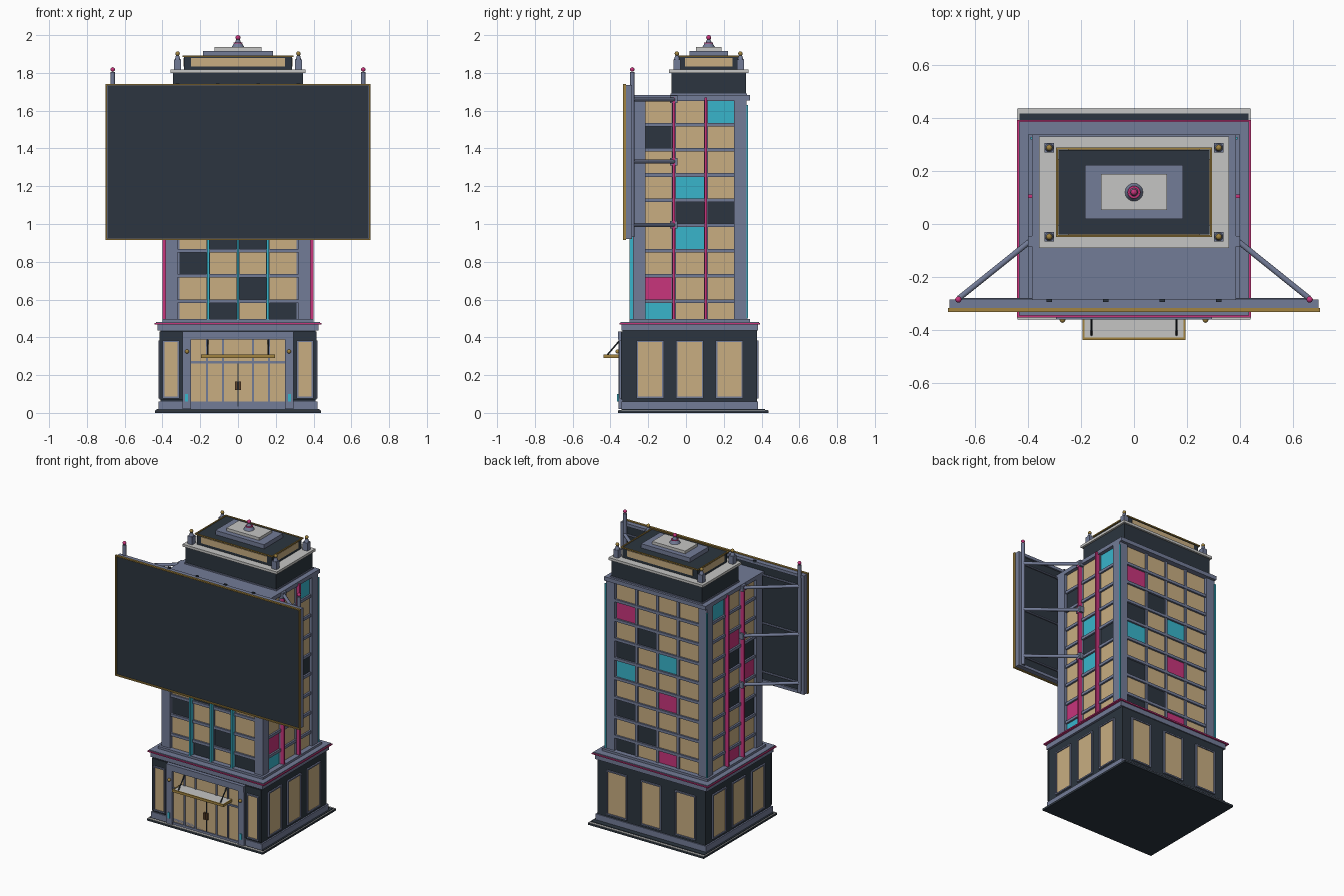
import bpy, bmesh, math
from mathutils import Matrix, Vector

cube = bpy.data.objects.get("Cube")
if cube:
    bpy.data.objects.remove(cube, do_unlink=True)

COLOURS = {
    "slate": (0.17, 0.20, 0.31), "charcoal": (0.025, 0.036, 0.05),
    "tan": (0.58, 0.42, 0.22), "cyan": (0.04, 0.46, 0.60),
    "pink": (0.58, 0.035, 0.20), "gold": (0.36, 0.23, 0.05),
    "pale": (0.56, 0.56, 0.55), "bronze": (0.12, 0.06, 0.025),
}
NAMES = list(COLOURS)
MATS = []
for name, rgb in COLOURS.items():
    m = bpy.data.materials.new(name)
    m.use_nodes = True
    m.diffuse_color = (*rgb, 1)
    m.node_tree.nodes["Principled BSDF"].inputs["Base Color"].default_value = (*rgb, 1)
    MATS.append(m)

CY = 0.02  # centre line of the building in depth


class Part:
    """Collects boxes and tubes into one named object."""

    def __init__(self, name):
        self.name, self.bm, self.turn = name, bmesh.new(), Matrix()

    def face_side(self, quarter):
        # 0 front, 1 +x side, 2 back, 3 -x side
        self.turn = Matrix.Translation((0, CY, 0)) @ Matrix.Rotation(quarter * math.pi / 2, 4, "Z")

    def paint(self, verts, colour):
        for f in {f for v in verts for f in v.link_faces}:
            f.material_index = NAMES.index(colour)

    def box(self, colour, x, y, z):
        size = Vector((x[1] - x[0], y[1] - y[0], z[1] - z[0]))
        mid = Vector((sum(x) / 2, sum(y) / 2, sum(z) / 2))
        mat = self.turn @ Matrix.Translation(mid) @ Matrix.Diagonal((*size, 1))
        self.paint(bmesh.ops.create_cube(self.bm, size=1, matrix=mat)["verts"], colour)

    def slab(self, colour, hx, hy, z, cy=CY):
        self.box(colour, (-hx, hx), (cy - hy, cy + hy), z)

    def frame(self, colour, x, y, z, w):
        # rectangular ring standing upright
        for a in ((x[0], x[0] + w), (x[1] - w, x[1])):
            self.box(colour, a, y, z)
        for c in ((z[0], z[0] + w), (z[1] - w, z[1])):
            self.box(colour, (x[0] + w, x[1] - w), y, c)

    def tube(self, colour, a, b, r, r2=None, n=10):
        a, b = Vector(a), Vector(b)
        rot = (b - a).to_track_quat("Z", "Y").to_matrix().to_4x4()
        mat = Matrix.Translation((a + b) / 2) @ rot
        g = bmesh.ops.create_cone(self.bm, cap_ends=True, segments=n, radius1=r,
                                  radius2=r if r2 is None else r2, depth=(b - a).length, matrix=mat)
        self.paint(g["verts"], colour)

    def ball(self, colour, c, r):
        g = bmesh.ops.create_uvsphere(self.bm, u_segments=12, v_segments=8, radius=r,
                                      matrix=Matrix.Translation(c))
        self.paint(g["verts"], colour)

    def done(self):
        me = bpy.data.meshes.new(self.name)
        self.bm.to_mesh(me)
        self.bm.free()
        for m in MATS:
            me.materials.append(m)
        ob = bpy.data.objects.new(self.name, me)
        bpy.context.collection.objects.link(ob)
        bpy.context.view_layer.objects.active = ob
        ob.select_set(True)
        bpy.ops.object.shade_smooth_by_angle(angle=math.radians(40))
        ob.select_set(False)


# Pavement slab with a pale kerb
p = Part("pavement")
p.slab("charcoal", 0.44, 0.398, (0, 0.013), 0.038)
p.slab("pale", 0.438, 0.396, (0.013, 0.016), 0.038)
p.slab("charcoal", 0.432, 0.38, (0.016, 0.02), 0.038)
p.done()

# Ground floor walls, plinth and cornice
p = Part("ground_floor")
p.slab("charcoal", 0.41, 0.355, (0.02, 0.44))
p.slab("slate", 0.42, 0.362, (0.02, 0.06))
p.slab("slate", 0.425, 0.362, (0.435, 0.468))
p.slab("pink", 0.442, 0.372, (0.468, 0.476))
p.slab("slate", 0.435, 0.366, (0.476, 0.482))
p.slab("slate", 0.40, 0.318, (0.48, 0.497))
p.done()

# Shop windows on the sides, back and beside the entrance
p = Part("shop_windows")
for q, dist, mids, w in ((1, 0.41, (-0.21, 0, 0.21), 0.065), (3, 0.41, (-0.21, 0, 0.21), 0.065),
                         (2, 0.355, (-0.26, 0, 0.26), 0.07), (0, 0.355, (-0.355, 0.355), 0.036)):
    p.face_side(q)
    for u in mids:
        if q == 0:
            p.box("charcoal", (u - 0.06, u + 0.06), (-dist - 0.008, -dist), (0.07, 0.43))
            dist += 0.008
        p.box("tan", (u - w, u + w), (-dist - 0.003, -dist), (0.085, 0.375))
        p.frame("slate", (u - w - 0.008, u + w + 0.008), (-dist - 0.01, -dist), (0.077, 0.383), 0.009)
        dist = 0.363 if q == 0 and u > 0 else (0.355 if q == 0 else dist)
p.done()

# Entrance portal with glazing and double door
p = Part("entrance")
p.box("tan", (-0.25, 0.25), (-0.342, -0.33), (0.02, 0.39))
for s in (-1, 1):
    p.box("slate", sorted((s * 0.25, s * 0.295)), (-0.358, -0.32), (0.02, 0.43))
    p.box("cyan", sorted((s * 0.265, s * 0.28)), (-0.364, -0.355), (0.06, 0.10))
    p.ball("gold", (s * 0.27, -0.362, 0.325), 0.011)
    for x in (0.08, 0.165):
        p.box("slate", (s * x - 0.005, s * x + 0.005), (-0.349, -0.335), (0.02, 0.39))
    p.box("bronze", sorted((s * 0.003, s * 0.015)), (-0.356, -0.342), (0.12, 0.165))
p.box("charcoal", (-0.002, 0.002), (-0.346, -0.335), (0.02, 0.265))
p.box("slate", (-0.25, 0.25), (-0.349, -0.335), (0.262, 0.274))
p.box("slate", (-0.25, 0.25), (-0.349, -0.335), (0.02, 0.035))
p.box("slate", (-0.295, 0.295), (-0.36, -0.32), (0.388, 0.43))
p.done()

# Canopy over the door, hung on rods
p = Part("entrance_canopy")
p.box("pale", (-0.188, 0.188), (-0.43, -0.34), (0.296, 0.306))
p.box("gold", (-0.195, 0.195), (-0.437, -0.429), (0.291, 0.308))
for s in (-1, 1):
    p.box("gold", sorted((s * 0.187, s * 0.195)), (-0.43, -0.34), (0.291, 0.308))
    p.tube("charcoal", (s * 0.16, -0.42, 0.303), (s * 0.16, -0.35, 0.385), 0.004, n=6)
p.done()

# Tower core, corner pillars and roof ledge
p = Part("tower")
p.slab("slate", 0.36, 0.28, (0.48, 1.66))
for sx in (-1, 1):
    for sy in (-1, 1):
        p.box("slate", sorted((sx * 0.32, sx * 0.385)), sorted((CY + sy * 0.235, CY + sy * 0.3)), (0.49, 1.66))
    p.box("cyan", sorted((sx * 0.38, sx * 0.39)), (0.319, 0.328), (0.50, 1.63))
p.slab("slate", 0.385, 0.318, (1.655, 1.682))
p.done()

# Tower windows: one letter per pane, rows from the top
PANES = {
    0: "TTTT TDTT TTTT TTDT TTTT TDDT DTTT TTDT TDTD",
    1: "TTC DTT TTT TCT TDD TCT TTT PTT CTT",
    2: "TTTT PTTT TDTT DTCT CTTT TTPT DTTT TDTT DTPT",
    3: "CTT TTT TPT TDD TTP TDT TTD TTT TPT",
}
KEY = {"T": "tan", "D": "charcoal", "C": "cyan", "P": "pink"}
p = Part("tower_windows")
fins = Part("light_fins")
for q, rows in PANES.items():
    p.face_side(q)
    fins.face_side(q)
    rows = rows.split()
    n = len(rows[0])
    step, dist, half = (0.158, 0.28, 0.32) if n == 4 else (0.17, 0.36, 0.25)
    for r, row in enumerate(rows):
        z = 1.593 - 0.1335 * r
        for c, k in enumerate(row):
            u = (c - (n - 1) / 2) * step
            p.box(KEY[k], (u - 0.074, u + 0.074), (-dist - 0.005, -dist), (z - 0.058, z + 0.058))
        p.box("slate", (-half, half), (-dist - 0.017, -dist), (z - 0.076, z - 0.057))
    for c in range(1, n):
        u = (c - n / 2) * step
        p.box("slate", (u - 0.009, u + 0.009), (-dist - 0.014, -dist), (0.49, 1.66))
        if q != 2:
            colour = "cyan" if q == 0 else "pink"
            fins.box(colour, (u - 0.006, u + 0.006), (-dist - 0.04, -dist - 0.012), (0.495, 1.67))
p.done()
fins.done()

# Set-back attic, pale ledge, penthouse and stepped cap
RY = 0.12
p = Part("penthouse")
p.slab("charcoal", 0.345, 0.198, (1.68, 1.80), RY)
p.slab("slate", 0.35, 0.203, (1.68, 1.69), RY)
p.slab("pale", 0.358, 0.21, (1.80, 1.817), RY)
p.slab("charcoal", 0.285, 0.16, (1.817, 1.888), RY)
p.slab("tan", 0.25, 0.164, (1.835, 1.878), RY)
p.slab("tan", 0.289, 0.125, (1.835, 1.878), RY)
for s in (-1, 1):
    p.box("gold", (-0.295, 0.295), sorted((RY + s * 0.161, RY + s * 0.169)), (1.884, 1.892))
    p.box("gold", sorted((s * 0.287, s * 0.295)), (RY - 0.169, RY + 0.169), (1.884, 1.892))
p.slab("slate", 0.185, 0.102, (1.888, 1.917), RY)
p.slab("pale", 0.125, 0.068, (1.917, 1.936), RY)
p.done()

# Roof corner posts and central finial
p = Part("roof_ornaments")
for x in (-0.32, 0.32):
    for y in (RY - 0.168, RY + 0.168):
        p.box("slate", (x - 0.018, x + 0.018), (y - 0.018, y + 0.018), (1.817, 1.87))
        p.tube("slate", (x, y, 1.87), (x, y, 1.892), 0.016, 0.009)
        p.ball("gold", (x, y, 1.902), 0.012)
p.tube("slate", (0, RY, 1.936), (0, RY, 1.955), 0.034, 0.022, 16)
p.tube("pink", (0, RY, 1.955), (0, RY, 1.96), 0.024, n=16)
p.tube("slate", (0, RY, 1.96), (0, RY, 1.98), 0.016, 0.008, 12)
p.ball("pink", (0, RY, 1.987), 0.013)
p.done()

# Large display board with slate frame and gold trim
p = Part("display_board")
p.box("charcoal", (-0.69, 0.69), (-0.326, -0.296), (0.925, 1.73))
p.frame("slate", (-0.697, 0.697), (-0.322, -0.285), (0.92, 1.737), 0.02)
p.frame("gold", (-0.702, 0.702), (-0.333, -0.318), (0.915, 1.742), 0.008)
for x in (-0.32, -0.107, 0.107, 0.32):
    p.box("charcoal", (x - 0.01, x + 0.01), (-0.295, -0.283), (1.73, 1.744))
p.done()

# Board posts and brackets back to the tower
p = Part("board_supports")
for s in (-1, 1):
    p.tube("slate", (s * 0.663, -0.285, 0.93), (s * 0.663, -0.285, 1.805), 0.012)
    p.ball("pink", (s * 0.663, -0.285, 1.818), 0.012)
    for z in (0.995, 1.33, 1.66):
        p.tube("slate", (s * 0.66, -0.28, z), (s * 0.38, -0.055, z), 0.011)
        p.box("slate", sorted((s * 0.37, s * 0.40)), (-0.085, -0.045), (z - 0.02, z + 0.02))
        p.tube("slate", (s * 0.66, -0.287, z), (s * 0.34, -0.287, z), 0.007, n=8)
p.done()
